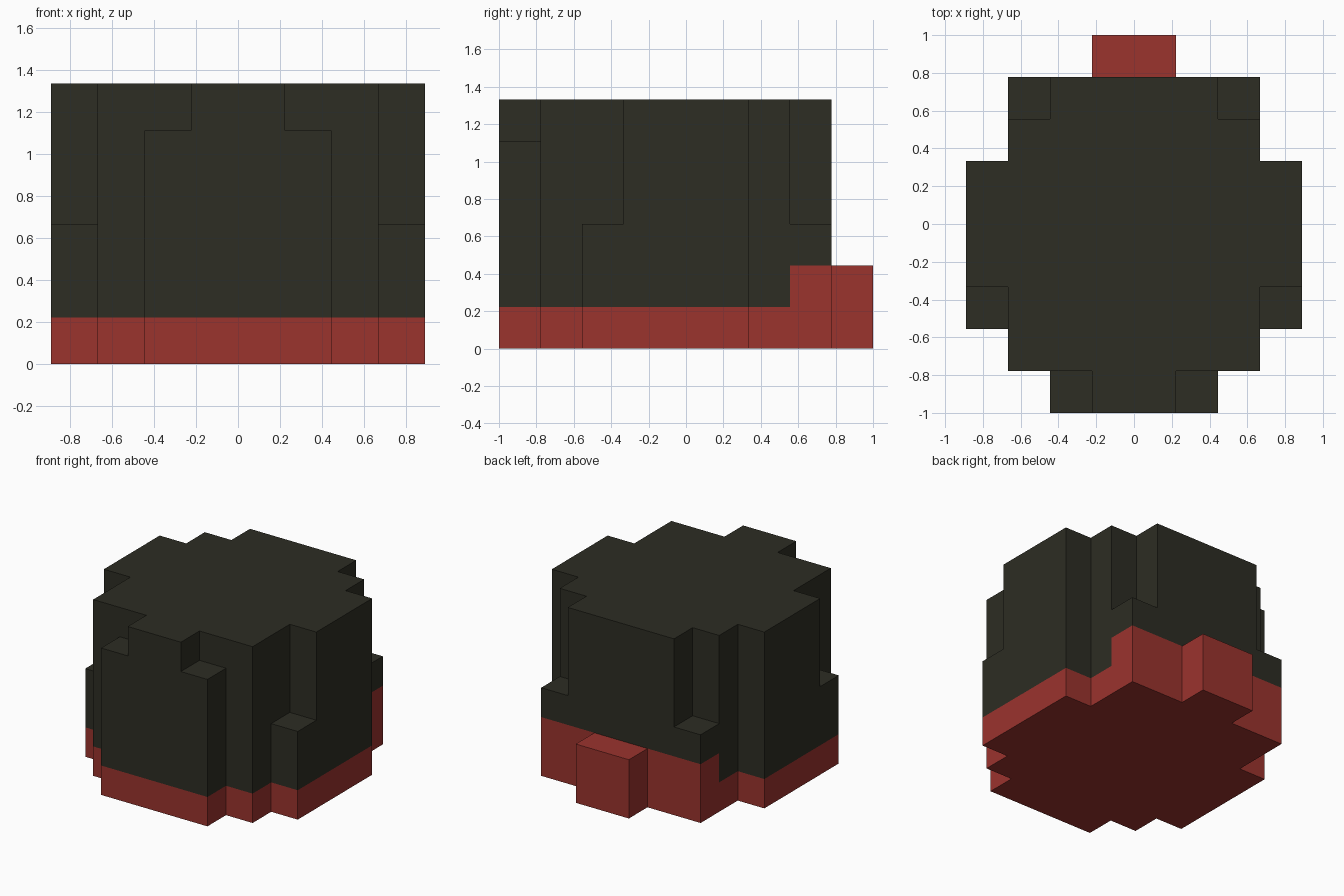
import bpy
import bmesh
import math

cube = bpy.data.objects.get("Cube")
if cube:
    bpy.data.objects.remove(cube, do_unlink=True)

U = 2 / 9  # size of one block


def make_material(name, color):
    mat = bpy.data.materials.new(name)
    mat.use_nodes = True
    mat.diffuse_color = (*color, 1)
    bsdf = mat.node_tree.nodes["Principled BSDF"]
    bsdf.inputs["Base Color"].default_value = (*color, 1)
    bsdf.inputs["Roughness"].default_value = 0.9
    return mat


red = make_material("brick red", (0.328, 0.033, 0.027))
dark = make_material("dark olive", (0.026, 0.026, 0.017))


def block(half_width, y0, y1, z0, z1):
    """Cells of a box centred on x, in block units; y counts from the front."""
    return {(x, y, z) for x in range(-half_width, half_width)
            for y in range(y0, y1) for z in range(z0, z1)}


# Base: a stepped slab, taller at the back, with a tab sticking out
base = (block(2, 0, 1, 0, 1) | block(3, 1, 2, 0, 1) | block(4, 2, 6, 0, 1)
        | block(3, 6, 7, 0, 1) | block(3, 7, 8, 0, 2) | block(1, 8, 9, 0, 2))

# Body: front panel, core, side panels and back, each with lowered corners
body = (block(2, 0, 1, 1, 5) | block(1, 0, 1, 5, 6)
        | block(3, 1, 7, 1, 6)
        | block(4, 2, 3, 1, 3) | block(4, 3, 6, 1, 6)
        | block(3, 7, 8, 2, 3) | block(2, 7, 8, 3, 6))

solid = base | body
DIRECTIONS = [(axis, sign) for axis in range(3) for sign in (-1, 1)]


def build_shell(name, cells, mat):
    """Outer surface of the cells, with coplanar faces merged."""
    bm = bmesh.new()
    for cell in sorted(cells):
        for axis, sign in DIRECTIONS:
            neighbour = list(cell)
            neighbour[axis] += sign
            if tuple(neighbour) in solid:
                continue
            corners = []
            for a, b in ((0, 0), (1, 0), (1, 1), (0, 1))[::sign]:
                p = list(cell)
                p[axis] += sign > 0
                p[(axis + 1) % 3] += a
                p[(axis + 2) % 3] += b
                corners.append(bm.verts.new((p[0] * U, (p[1] - 4.5) * U, p[2] * U)))
            bm.faces.new(corners)
    bmesh.ops.remove_doubles(bm, verts=bm.verts, dist=0.001)
    bmesh.ops.dissolve_limit(bm, angle_limit=math.radians(1),
                             verts=bm.verts, edges=bm.edges)
    mesh = bpy.data.meshes.new(name)
    bm.to_mesh(mesh)
    bm.free()
    mesh.materials.append(mat)
    obj = bpy.data.objects.new(name, mesh)
    bpy.context.collection.objects.link(obj)
    return obj


build_shell("base_band", base, red)
build_shell("upper_body", body, dark)
